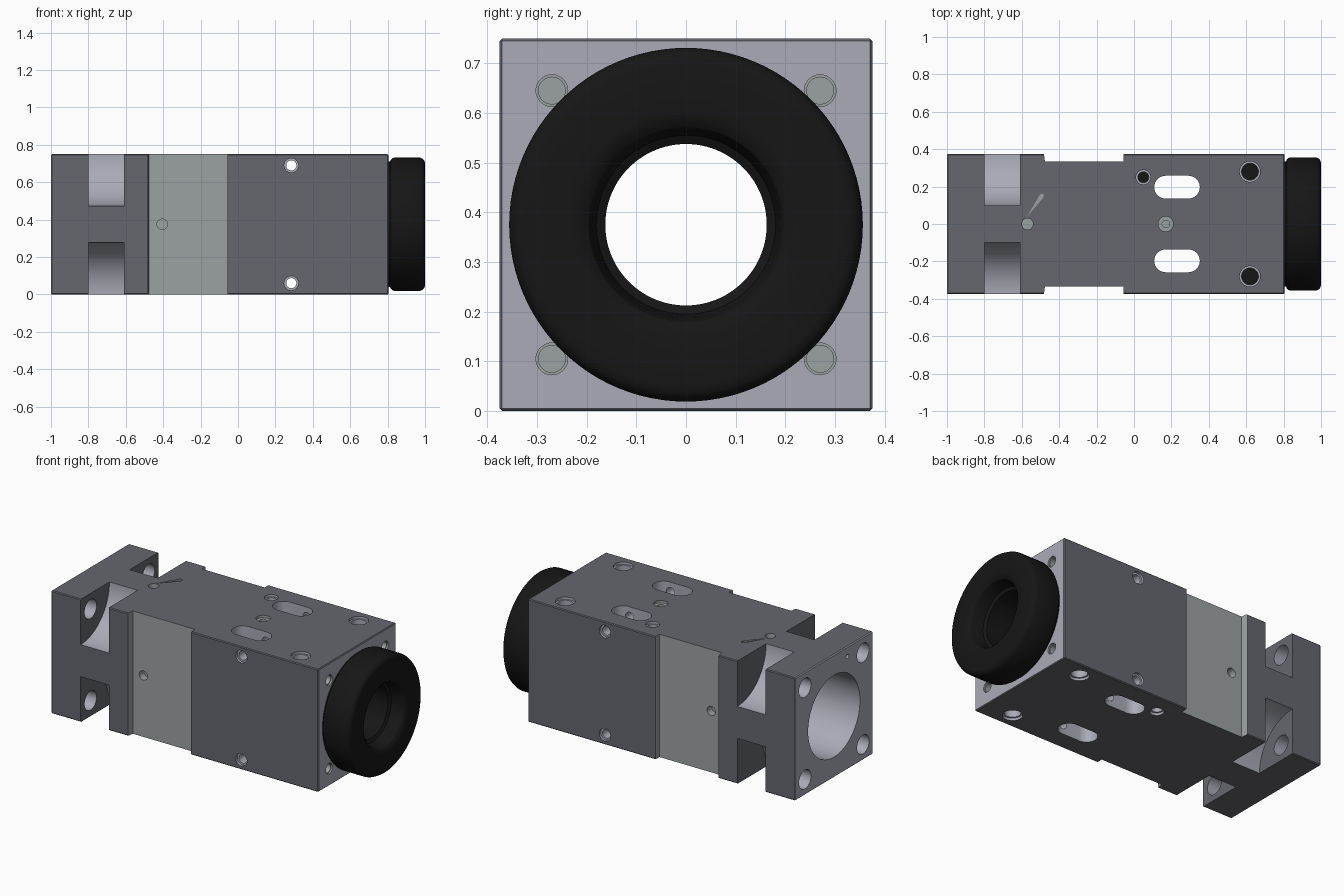
import bpy, bmesh, math
from mathutils import Vector

if "Cube" in bpy.data.objects:
    bpy.data.objects.remove(bpy.data.objects["Cube"])

CZ = 0.375  # height of the bore axis


def material(name, rgb):
    m = bpy.data.materials.new(name)
    m.diffuse_color = (*rgb, 1)
    m.use_nodes = True
    m.node_tree.nodes["Principled BSDF"].inputs["Base Color"].default_value = m.diffuse_color
    return m


STEEL = material("dark_steel", (0.13, 0.135, 0.155))
PALE = material("pale_steel", (0.33, 0.36, 0.36))
BRIGHT = material("machined_steel", (0.40, 0.41, 0.47))
BLACK = material("black_rubber", (0.008, 0.008, 0.008))


def place(axis, u, v, w):
    return {"X": (w, u, v), "Y": (u, w, v), "Z": (u, v, w)}[axis]


def circle(u, v, r, n=40):
    return [(u + r * math.cos(2 * math.pi * i / n), v + r * math.sin(2 * math.pi * i / n)) for i in range(n)]


def slot(u, v, half_len, r, n=16):
    pts = []
    for s, start in ((1, -math.pi / 2), (-1, math.pi / 2)):
        for i in range(n + 1):
            a = start + math.pi * i / n
            pts.append((u + s * (half_len - r) + r * math.cos(a), v + r * math.sin(a)))
    return pts


def prism(name, pts, axis, a, b, side, cap=None):
    """Extrude a 2D outline along an axis from a to b."""
    bm = bmesh.new()
    lo, hi = ([bm.verts.new(place(axis, u, v, w)) for u, v in pts] for w in (a, b))
    n = len(pts)
    for ring in (lo, hi):
        bm.faces.new(ring).material_index = 1
    for i in range(n):
        j = (i + 1) % n
        bm.faces.new((lo[i], lo[j], hi[j], hi[i]))
    bmesh.ops.recalc_face_normals(bm, faces=bm.faces)
    me = bpy.data.meshes.new(name)
    bm.to_mesh(me)
    bm.free()
    me.materials.append(side)
    me.materials.append(cap or side)
    ob = bpy.data.objects.new(name, me)
    bpy.context.collection.objects.link(ob)
    return ob


def activate(ob):
    bpy.ops.object.select_all(action="DESELECT")
    ob.select_set(True)
    bpy.context.view_layer.objects.active = ob


def smooth(ob):
    activate(ob)
    bpy.ops.object.shade_smooth_by_angle(angle=math.radians(30))


# Main block with a fine edge chamfer
h = 0.375
body = prism("body", [(-h, 0), (h, 0), (h, 0.75), (-h, 0.75)], "X", -1, 0.805, STEEL)
activate(body)
bev = body.modifiers.new("chamfer", "BEVEL")
bev.width, bev.segments = 0.005, 1
bpy.ops.object.modifier_apply(modifier=bev.name)


def cut(pts, axis, a, b, side=BRIGHT, cap=None):
    tool = prism("cutter", pts, axis, a, b, side, cap)
    tool.hide_render = True
    activate(body)
    m = body.modifiers.new("cut", "BOOLEAN")
    m.operation, m.solver, m.object = "DIFFERENCE", "EXACT", tool
    m.material_mode = "TRANSFER"
    bpy.ops.object.modifier_apply(modifier=m.name)
    bpy.data.objects.remove(tool)


# Stepped bore along the length
cut(circle(0, CZ, 0.25, 64), "X", -1.1, 0.5, BRIGHT, STEEL)
cut(circle(0, CZ, 0.19, 64), "X", 0.45, 0.9, STEEL)

# Side recesses with slightly sloped ends, and their small holes
for s in (-1, 1):
    cut([(-0.486, s * 0.4), (-0.476, s * 0.335), (-0.055, s * 0.335), (-0.055, s * 0.4)], "Z", -0.1, 0.85, PALE)
    cut(circle(-0.405, CZ, 0.028), "Y", s * 0.4, s * 0.29, PALE)

# Concave corner pockets, flange bolt holes and end-face holes
for y in (-1, 1):
    for z in (-1, 1):
        cut(circle(y * h, CZ + z * h, 0.277, 96), "X", -0.80, -0.61, BRIGHT, STEEL)
        cut(circle(y * 0.28, CZ + z * 0.28, 0.058), "X", -1.1, -0.75)
        cut(circle(y * 0.27, CZ + z * 0.27, 0.032), "X", 0.795, 0.9, PALE)
        cut(circle(y * 0.27, CZ + z * 0.27, 0.027), "X", 0.70, 0.85, PALE)

# Cross holes through the sides, with counterbores
for z in (0.06, 0.69):
    cut(circle(0.285, z, 0.027), "Y", -0.5, 0.5)
    for s in (-1, 1):
        cut(circle(0.285, z, 0.038), "Y", s * 0.36, s * 0.5)

# Vertical slots
for y in (-0.197, 0.197):
    cut(slot(0.23, y, 0.122, 0.061), "Z", -0.1, 0.85)

# Vertical holes top and bottom, closed inside by black plugs
for x, y, r in ((0.62, 0.28, 0.045), (0.62, -0.28, 0.045), (0.05, 0.25, 0.029)):
    cut(circle(x, y, r), "Z", -0.1, 0.85)
    for a, b in ((-0.1, 0.015), (0.735, 0.85)):
        cut(circle(x, y, r + 0.01), "Z", a, b)
    smooth(prism("hole_plug", circle(x, y, r + 0.001), "Z", 0.12, 0.63, BLACK))

# Top details: stepped centre hole, pin hole, slim engraved pointer, flange pin hole
cut(circle(0.17, 0, 0.04), "Z", 0.735, 0.85, PALE)
cut(circle(0.17, 0, 0.02), "Z", 0.69, 0.8, PALE)
cut(circle(-0.57, 0, 0.03), "Z", 0.70, 0.85, PALE)
cut([(-0.575, 0.035), (-0.482, 0.145), (-0.484, 0.162), (-0.502, 0.158)], "Z", 0.742, 0.85, PALE)
cut(circle(-0.13, 0.69, 0.013), "X", -1.1, -0.95)
smooth(body)

# Black end ring with neck and inner sleeve, turned around the bore axis
profile = [(0.52, 0.1625), (0.90, 0.1625), (0.91, 0.18), (0.965, 0.188), (0.985, 0.196), (0.996, 0.21),
           (1.0, 0.23), (1.0, 0.325), (0.997, 0.339), (0.989, 0.349), (0.975, 0.356), (0.835, 0.356),
           (0.824, 0.352), (0.816, 0.344), (0.813, 0.335), (0.79, 0.335), (0.79, 0.19), (0.52, 0.189)]
bm = bmesh.new()
N = 96
rings = []
for i in range(N):
    a = 2 * math.pi * i / N
    rings.append([bm.verts.new(Vector((x, r * math.cos(a), CZ + r * math.sin(a)))) for x, r in profile])
for i in range(N):
    p, q = rings[i], rings[(i + 1) % N]
    for k in range(len(profile)):
        m = (k + 1) % len(profile)
        bm.faces.new((p[k], p[m], q[m], q[k]))
bmesh.ops.recalc_face_normals(bm, faces=bm.faces)
me = bpy.data.meshes.new("end_ring")
bm.to_mesh(me)
bm.free()
me.materials.append(BLACK)
ring = bpy.data.objects.new("end_ring", me)
bpy.context.collection.objects.link(ring)
smooth(ring)
